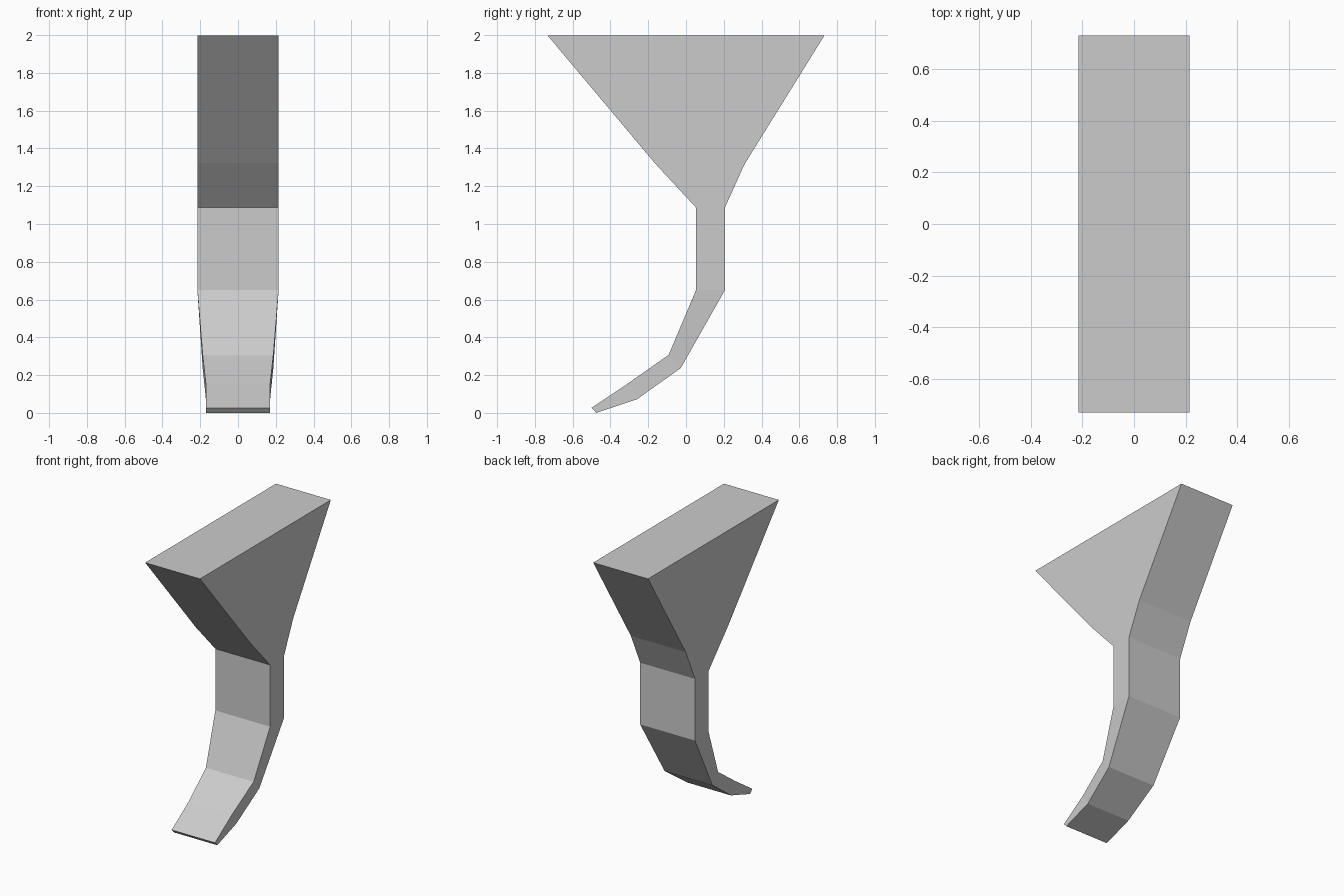
import bpy
import bmesh

cube = bpy.data.objects.get("Cube")
if cube:
    bpy.data.objects.remove(cube, do_unlink=True)

# Single plain grey material
grey = bpy.data.materials.new("plain_grey")
grey.use_nodes = True
colour = (0.6, 0.6, 0.6, 1.0)
grey.diffuse_color = colour
grey.node_tree.nodes["Principled BSDF"].inputs["Base Color"].default_value = colour

# Cross-sections from top to tip: front (y, z), back (y, z), half width
sections = [
    ((-0.732, 2.0), (0.732, 2.0), 0.215),     # flared top
    ((-0.165, 1.325), (0.31, 1.32), 0.215),   # shoulder
    ((0.053, 1.09), (0.206, 1.09), 0.215),    # neck
    ((0.053, 0.653), (0.206, 0.653), 0.215),  # shank end
    ((-0.092, 0.31), (-0.028, 0.24), 0.187),  # bend
    ((-0.31, 0.157), (-0.26, 0.075), 0.17),   # curved toe
    ((-0.5, 0.03), (-0.475, 0.003), 0.17),    # tip
]


def loft(name, rows):
    """Join rectangular cross-sections into one closed flat-faced solid."""
    bm = bmesh.new()
    rings = []
    for front, back, w in rows:
        corners = [(-w, *front), (w, *front), (w, *back), (-w, *back)]
        rings.append([bm.verts.new(c) for c in corners])
    for upper, lower in zip(rings, rings[1:]):
        for i in range(4):
            j = (i + 1) % 4
            bm.faces.new((upper[i], lower[i], lower[j], upper[j]))
    bm.faces.new(rings[0])
    bm.faces.new(rings[-1][::-1])
    bmesh.ops.recalc_face_normals(bm, faces=bm.faces)
    mesh = bpy.data.meshes.new(name)
    bm.to_mesh(mesh)
    bm.free()
    mesh.materials.append(grey)
    obj = bpy.data.objects.new(name, mesh)
    bpy.context.collection.objects.link(obj)
    # Rest the tip on the ground
    obj.location.z = -min(v.co.z for v in mesh.vertices)
    return obj


loft("flared_curved_bracket", sections)
